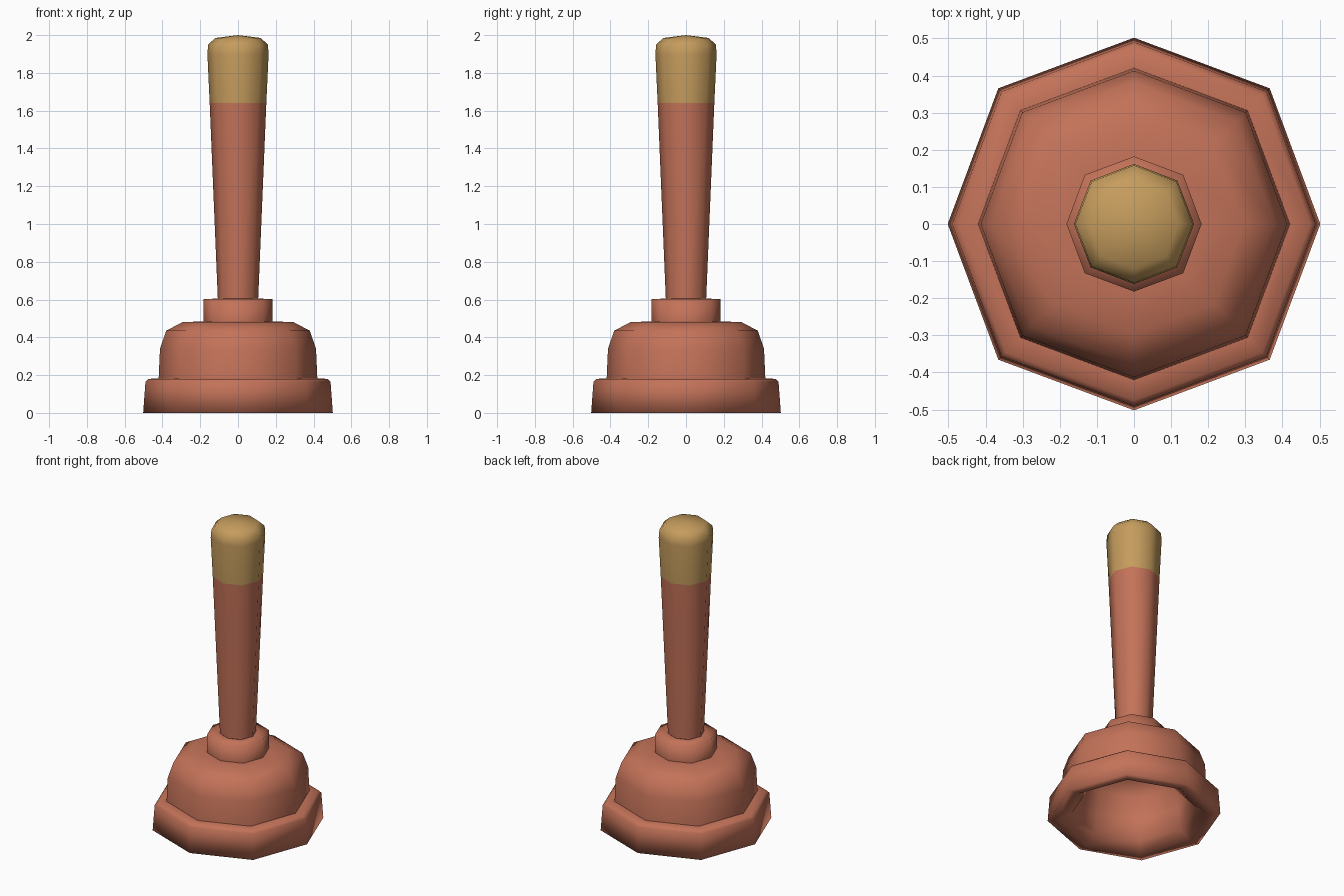
import bpy, bmesh, math

if "Cube" in bpy.data.objects:
    bpy.data.objects.remove(bpy.data.objects["Cube"])

SIDES = 8


def material(name, rgb):
    m = bpy.data.materials.new(name)
    m.diffuse_color = (*rgb, 1)
    m.use_nodes = True
    m.node_tree.nodes["Principled BSDF"].inputs["Base Color"].default_value = m.diffuse_color
    return m


red = material("terracotta red", (0.55, 0.17, 0.10))
tan = material("tan", (0.56, 0.335, 0.11))


def lathe(name, profile, mats, rule=None, diag=1.03):
    """Spin an (r, z) profile into an eight-sided part."""
    bm = bmesh.new()
    rings = []
    for r, z in profile:
        if r == 0:
            rings.append([bm.verts.new((0, 0, z))] * SIDES)
            continue
        ring = []
        for i in range(SIDES):
            a = 2 * math.pi * i / SIDES
            k = r * (diag if i % 2 else 1)
            ring.append(bm.verts.new((k * math.cos(a), k * math.sin(a), z)))
        rings.append(ring)
    for lo, hi in zip(rings, rings[1:]):
        for i in range(SIDES):
            j = (i + 1) % SIDES
            # profiles run upward on the outside, so faces point outward
            corners = list(dict.fromkeys((lo[i], lo[j], hi[j], hi[i])))
            bm.faces.new(corners)
    for f in bm.faces:
        f.smooth = True
        if rule:
            f.material_index = rule(f.calc_center_median())
    me = bpy.data.meshes.new(name)
    bm.to_mesh(me)
    bm.free()
    ob = bpy.data.objects.new(name, me)
    bpy.context.collection.objects.link(ob)
    for m in mats:
        me.materials.append(m)
    return ob


# Rim: hollow inside, lip and outer band
lathe("rim", [
    (0, 0.42), (0.25, 0.40), (0.32, 0.32), (0.34, 0.18), (0.36, 0.05), (0.435, 0.0),
    (0.502, 0.0), (0.49, 0.165), (0.475, 0.18), (0.42, 0.183),
], [red])

# Dome of the cup
lathe("dome", [
    (0.42, 0.183), (0.413, 0.34), (0.38, 0.435), (0.295, 0.48), (0.18, 0.485),
], [red])

# Collar around the handle
lathe("collar", [(0.182, 0.485), (0.182, 0.603), (0.107, 0.605)], [red])

# Tapered handle with a tan grip on top
lathe("handle", [
    (0.107, 0.605), (0.15, 1.64), (0.162, 1.90),
    (0.158, 1.95), (0.12, 1.985), (0, 2.0),
], [red, tan], rule=lambda c: 1 if c.z > 1.64 else 0, diag=1.02)
